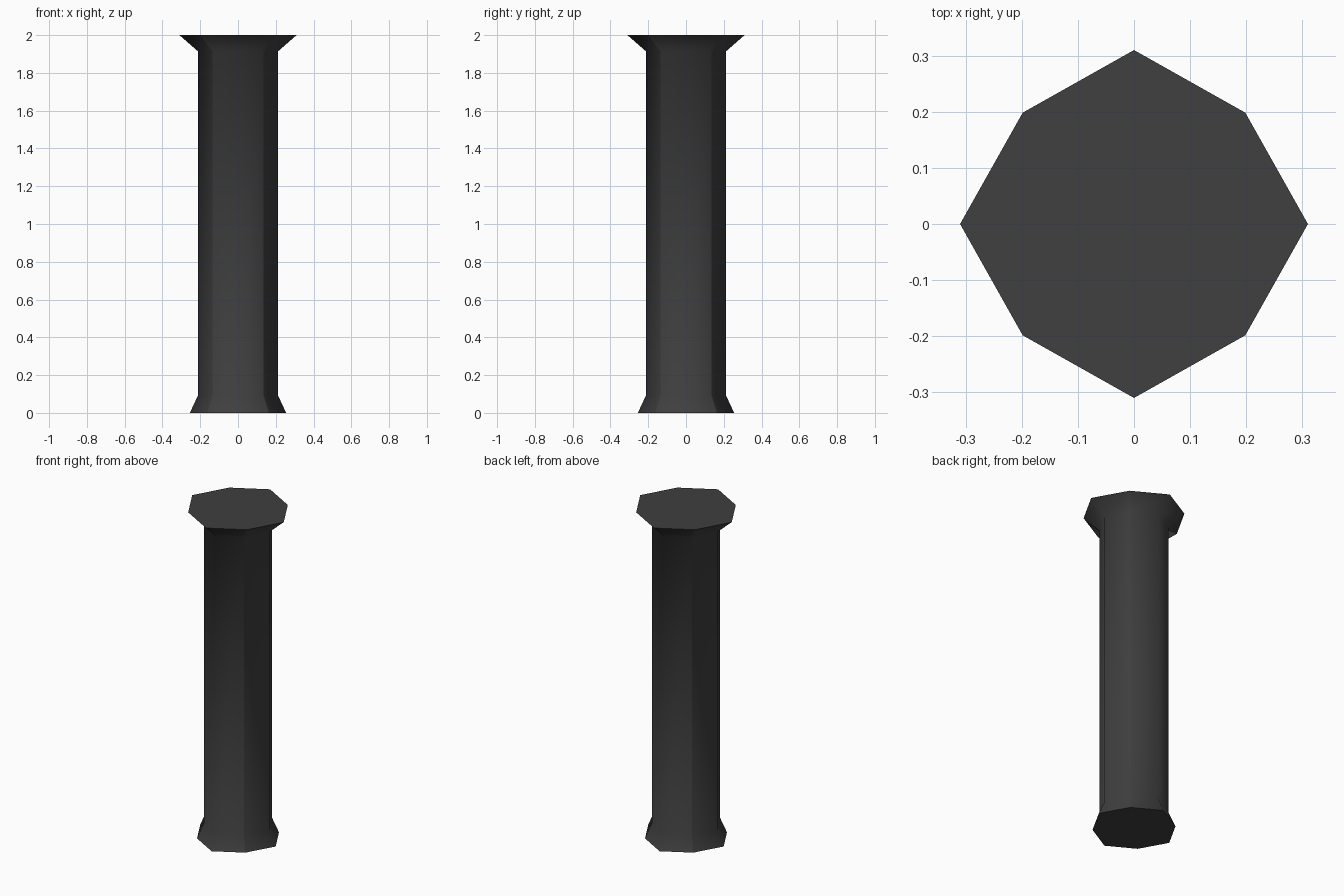
import bpy
import bmesh

cube = bpy.data.objects.get("Cube")
if cube:
    bpy.data.objects.remove(cube, do_unlink=True)

# Dark stone colour
stone = bpy.data.materials.new("dark_grey_stone")
stone.use_nodes = True
colour = (0.05, 0.05, 0.05, 1.0)
stone.diffuse_color = colour
stone.node_tree.nodes["Principled BSDF"].inputs["Base Color"].default_value = colour
stone.node_tree.nodes["Principled BSDF"].inputs["Roughness"].default_value = 0.8

# Eight-sided outline: points on the axes reach further than the diagonal ones
DIAGONAL = 0.64
OUTLINE = [(1, 0), (DIAGONAL, DIAGONAL), (0, 1), (-DIAGONAL, DIAGONAL),
           (-1, 0), (-DIAGONAL, -DIAGONAL), (0, -1), (DIAGONAL, -DIAGONAL)]

# Radius and height of the foot, lower neck, upper neck and capital rim
PROFILE = [(0.255, 0.0), (0.213, 0.09), (0.213, 1.915), (0.31, 2.0)]

bm = bmesh.new()
rings = [[bm.verts.new((x * r, y * r, z)) for x, y in OUTLINE] for r, z in PROFILE]
sides = len(OUTLINE)

# Flared foot, shaft and flared capital
for low, high in zip(rings, rings[1:]):
    for i in range(sides):
        j = (i + 1) % sides
        bm.faces.new((low[i], low[j], high[j], high[i])).smooth = True

# Flat underside and top
ends = [bm.faces.new(rings[0][::-1]), bm.faces.new(rings[-1])]

# Crisp rims, and crisp arrises along the diagonal corners
for face in ends:
    for edge in face.edges:
        edge.smooth = False
for low, high in zip(rings, rings[1:]):
    for i in range(1, sides, 2):
        bm.edges.get((low[i], high[i])).smooth = False

mesh = bpy.data.meshes.new("column")
bm.to_mesh(mesh)
bm.free()
mesh.materials.append(stone)
column = bpy.data.objects.new("column", mesh)
bpy.context.collection.objects.link(column)
